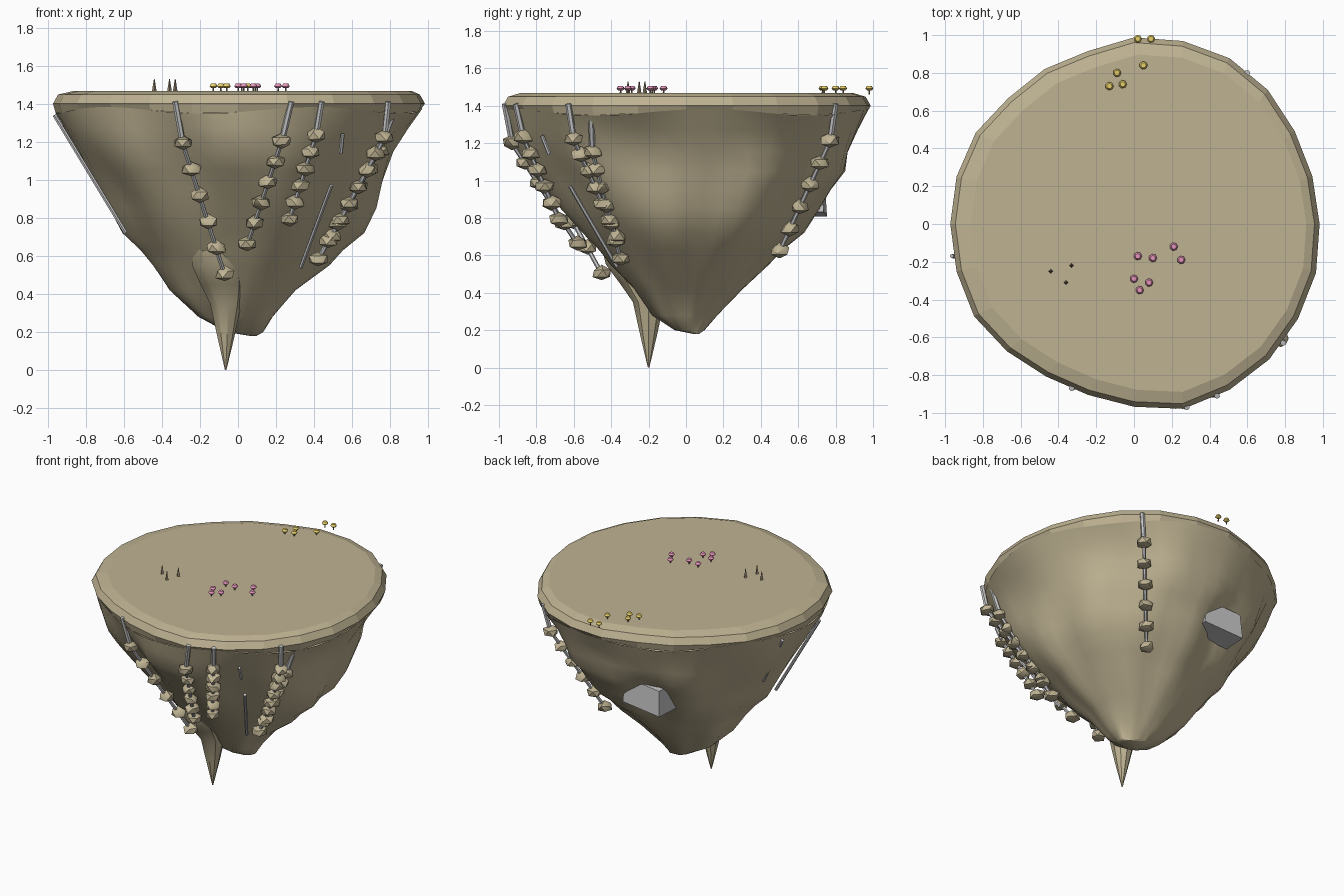
import bpy, bmesh, math, random
from mathutils import Vector

random.seed(4)
cube = bpy.data.objects.get("Cube")
if cube:
    bpy.data.objects.remove(cube, do_unlink=True)


def material(name, color):
    mat = bpy.data.materials.new(name)
    mat.use_nodes = True
    mat.diffuse_color = (*color, 1)
    for node in mat.node_tree.nodes:
        if node.type == 'BSDF_PRINCIPLED':
            node.inputs["Base Color"].default_value = (*color, 1)
    return mat


TAN = material("tan_earth", (0.52, 0.45, 0.29))
GREY = material("grey_stone", (0.57, 0.57, 0.58))
PINK = material("pink_petal", (0.8, 0.3, 0.5))
YELLOW = material("yellow_petal", (0.8, 0.63, 0.14))
BROWN = material("brown_stalk", (0.3, 0.23, 0.15))


def finish(name, bm, mat, angle=None):
    bmesh.ops.recalc_face_normals(bm, faces=bm.faces[:])
    mesh = bpy.data.meshes.new(name)
    bm.to_mesh(mesh)
    bm.free()
    mesh.materials.append(mat)
    obj = bpy.data.objects.new(name, mesh)
    bpy.context.collection.objects.link(obj)
    if angle:
        bpy.ops.object.select_all(action='DESELECT')
        obj.select_set(True)
        bpy.context.view_layer.objects.active = obj
        bpy.ops.object.shade_smooth_by_angle(angle=math.radians(angle))


def skin(bm, rings, first_cap=True, last_cap=True):
    """Bridge rings of points and cap the wanted ends."""
    loops = [[bm.verts.new(p) for p in ring] for ring in rings]
    n = len(loops[0])
    for a, b in zip(loops, loops[1:]):
        for i in range(n):
            j = (i + 1) % n
            bm.faces.new((a[i], a[j], b[j], b[i]))
    if first_cap:
        bm.faces.new(loops[0])
    if last_cap:
        bm.faces.new(loops[-1])


def circle(centre, radius, sides):
    return [Vector(centre) + Vector((radius * math.cos(math.tau * i / sides),
            radius * math.sin(math.tau * i / sides), 0)) for i in range(sides)]


def lathe(bm, centre, profile, sides):
    skin(bm, [circle(Vector(centre) + Vector((0, 0, z)), r, sides) for r, z in profile])


def rod(bm, a, b, radius):
    a, b = Vector(a), Vector(b)
    turn = (b - a).to_track_quat('Z', 'Y')
    ring = [turn @ p for p in circle((0, 0, 0), radius, 6)]
    skin(bm, [[a + p for p in ring], [b + p for p in ring]])


# Irregular outline shared by the rim and the body
OUTLINE = [.97, .965, .97, .99, 1, .99, .975, .935, .935, .93, .955, .96,
           .96, .96, .965, .94, .92, .925, .955, 1, 1, 1, .99, .985]


def rim_radius(t):
    k = t / math.tau * len(OUTLINE)
    a, b = OUTLINE[int(k) % len(OUTLINE)], OUTLINE[(int(k) + 1) % len(OUTLINE)]
    return a + (b - a) * (k % 1)


def rim_ring(scale, z, sides, wave=0, shift=0):
    ring = []
    for i in range(sides):
        t = math.tau * i / sides
        r = rim_radius(t) * scale
        ring.append((r * math.cos(t) + shift, r * math.sin(t),
                     z + wave * math.sin(5 * t + 1)))
    return ring


# Flat top with a faceted, gently sloping rim
bm = bmesh.new()
skin(bm, [rim_ring(.92, 1.467, 24, 0, .02), rim_ring(.985, 1.448, 24),
          rim_ring(1.013, 1.4, 24), rim_ring(.998, 1.365, 24, .018)], True, False)
finish("island_top", bm, TAN)

# Underside: height, then reach towards -x, +x, -y, +y
LEVELS = [(1.27, .92, .885, .94, .92), (1.15, .85, .81, .9, .87),
          (1.05, .785, .78, .82, .85), (.95, .72, .75, .74, .765),
          (.85, .66, .72, .66, .7), (.72, .59, .65, .55, .61),
          (.63, .5, .54, .47, .5), (.55, .44, .47, .41, .43),
          (.42, .36, .3, .28, .3), (.28, .21, .18, .18, .17),
          (.2, .06, .13, .06, .1)]
SIDES = 48
rings = [rim_ring(.998, 1.365, SIDES, .018)]
for z, left, right, front, back in LEVELS:
    ring = []
    blend = max(0, (z - .5) / .9)
    fade = min(1, (1.36 - z) * 4)
    for i in range(SIDES):
        t = math.tau * i / SIDES
        c, s = math.cos(t), math.sin(t)
        lump = .022 * math.sin(7 * t + 5 * z) + .018 * math.sin(11 * t - 4 * z)
        # shallow hollows behind a rope and around the boulder
        hollow = .06 * math.exp(-((t - 4.3) / .25) ** 2)
        hollow += .07 * math.exp(-((t - 1.85) / .2) ** 2 - ((z - .87) / .15) ** 2)
        k = (1 + fade * (lump - hollow)) * (1 + blend * (rim_radius(t) / .965 - 1))
        ring.append((c * k * (right if c > 0 else left),
                     s * k * (back if s > 0 else front), z))
    rings.append(ring)
rings.append([(.09 + (x - .09) * .2, y * .2 + .05, .18) for x, y, z in rings[-1]])
bm = bmesh.new()
skin(bm, rings, False, True)
finish("island_underside", bm, TAN, 40)

# Hanging spike below the front, leaning out at its root
bm = bmesh.new()
skin(bm, [circle((x, y, z), r, 9) for x, y, z, r in [
    (-.065, -.2, 0, .004), (-.065, -.2, .17, .045), (-.067, -.2, .35, .085),
    (-.085, -.235, .45, .12), (-.11, -.29, .55, .14), (-.13, -.34, .63, .11)]])
finish("hanging_spike", bm, TAN, 35)

# Ropes carrying stones: rope top, first stone, last stone, stone count
CHAINS = [((-.33, -.87, 1.41), (-.29, -.83, 1.19), (-.07, -.45, .5), 6),
          ((.28, -.97, 1.41), (.23, -.93, 1.2), (.05, -.58, .66), 6),
          ((.44, -.91, 1.41), (.41, -.87, 1.23), (.27, -.68, .79), 6),
          ((.79, -.63, 1.41), (.77, -.6, 1.22), (.49, -.37, .7), 7),
          ((.84, -.51, 1.41), (.74, -.5, 1.15), (.42, -.35, .58), 7),
          ((.6, .8, 1.41), (.56, .77, 1.21), (.31, .5, .62), 6)]
for number, (top, first, last, count) in enumerate(CHAINS, 1):
    bm = bmesh.new()
    rod(bm, top, first, .016)
    rod(bm, first, last, .012)
    finish(f"rope_{number}", bm, GREY, 40)
    bm = bmesh.new()
    for k in range(count):
        spot = Vector(first).lerp(Vector(last), k / (count - 1))
        made = bmesh.ops.create_icosphere(bm, subdivisions=1, radius=.055)["verts"]
        spin = random.uniform(0, 1)
        for v in made:
            p = v.co * random.uniform(.9, 1.08)
            p.z *= .85 if p.z > 0 else .65
            v.co = spot + Vector((p.x * math.cos(spin) - p.y * math.sin(spin),
                                  p.x * math.sin(spin) + p.y * math.cos(spin), p.z))
    finish(f"rope_stones_{number}", bm, TAN, 42)

# Bare roots against the sides
bm = bmesh.new()
for a, b in [((-.965, -.17, 1.34), (-.59, -.2, .72)),
             ((-.93, .21, 1.33), (-.7, .1, .93)),
             ((.49, -.62, .97), (.33, -.37, .54)),
             ((.55, -.77, 1.24), (.54, -.73, 1.14))]:
    rod(bm, a, b, .011)
finish("bare_roots", bm, GREY, 40)

# Grey boulder set in the back
bm = bmesh.new()
bmesh.ops.create_cube(bm, size=1)
for v in bm.verts:
    taper = .92 if v.co.z > 0 else 1
    x, y, z = v.co.x * .31 * taper, v.co.y * .3 * taper, v.co.z * .18
    v.co = (-.165 + x + .06 * y, .595 + y - .06 * x, .91 + z + .08 * x)
finish("back_boulder", bm, GREY)


# Flowers and thorns on the top
def flowers(name, spots, mat):
    stalks, heads = bmesh.new(), bmesh.new()
    for x, y in spots:
        lathe(stalks, (x, y, 1.46), [(.005, 0), (.004, .025)], 5)
        lathe(heads, (x, y, 1.482), [(.013, 0), (.022, .009), (.014, .023)], 7)
    finish(name + "_stalks", stalks, BROWN)
    finish(name + "_heads", heads, mat, 60)


flowers("pink_flower", [(.02, -.17), (.1, -.18), (.21, -.12), (.25, -.19),
                        (0, -.29), (.08, -.31), (.03, -.35)], PINK)
flowers("yellow_flower", [(-.09, .8), (.05, .84), (-.06, .74), (-.13, .73),
                          (.02, .98), (.09, .98)], YELLOW)
bm = bmesh.new()
for x, y in [(-.44, -.25), (-.33, -.22), (-.36, -.31)]:
    lathe(bm, (x, y, 1.46), [(.013, 0), (.002, .07)], 4)
finish("thorns", bm, BROWN)
